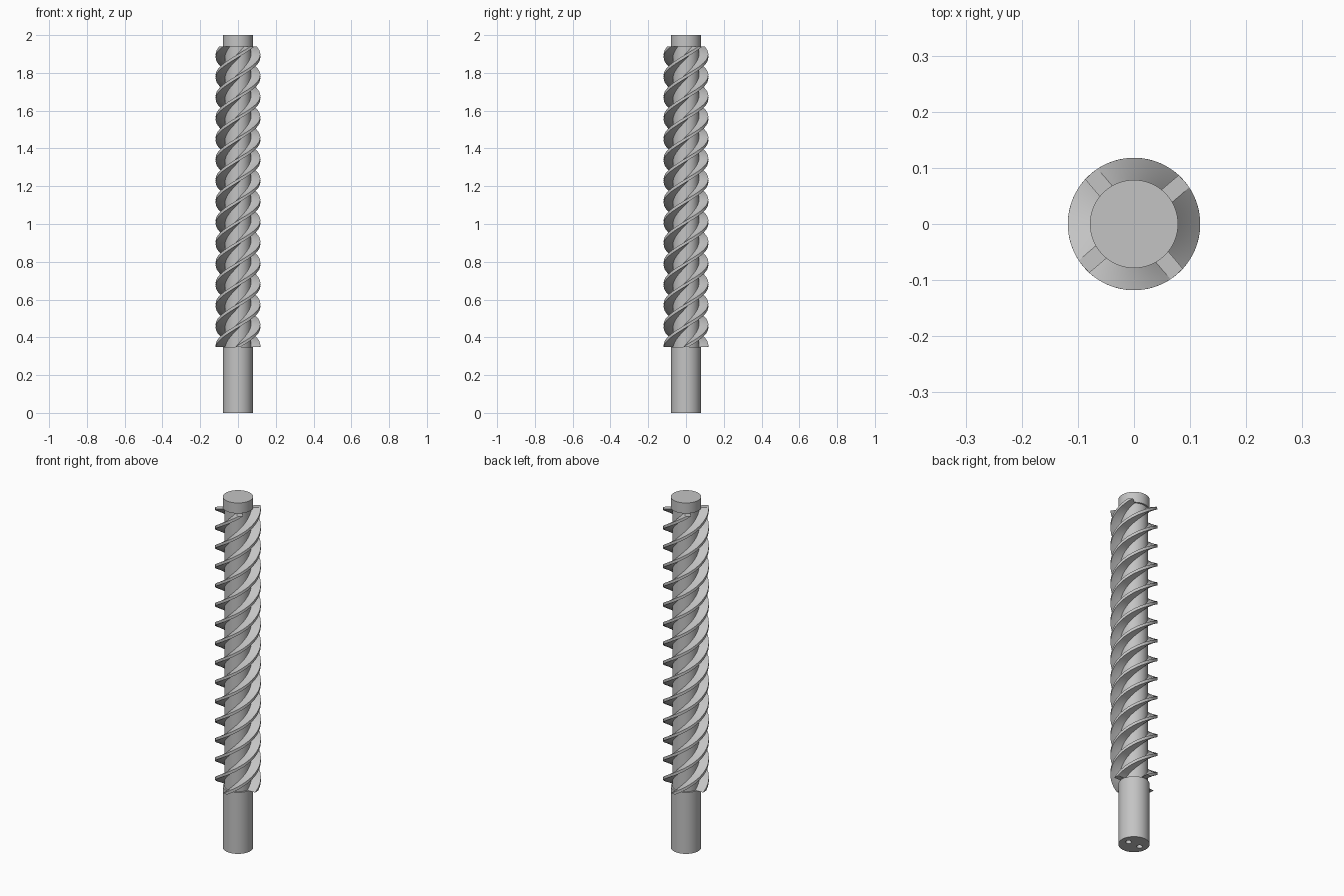
import bpy, bmesh, math

if "Cube" in bpy.data.objects:
    bpy.data.objects.remove(bpy.data.objects["Cube"])

SHAFT_R, CORE_R, BLADE_R = 0.0785, 0.07, 0.118
Z0, Z1, TWIST = 0.35, 1.94, math.radians(1300.5)
STARTS, LAYERS = 4, 260

steel = bpy.data.materials.new("steel grey")
steel.diffuse_color = (0.55, 0.55, 0.55, 1)
steel.use_nodes = True
steel.node_tree.nodes["Principled BSDF"].inputs["Base Color"].default_value = steel.diffuse_color


def finish(obj):
    obj.data.materials.clear()
    obj.data.materials.append(steel)
    bpy.ops.object.select_all(action='DESELECT')
    obj.select_set(True)
    bpy.context.view_layer.objects.active = obj
    bpy.ops.object.shade_smooth_by_angle(angle=math.radians(30))


def cylinder(name, radius, low, high, x=0.0, sides=64):
    bpy.ops.mesh.primitive_cylinder_add(vertices=sides, radius=radius, depth=high - low,
                                        location=(x, 0, (low + high) / 2))
    obj = bpy.context.object
    obj.name = name
    return obj


# Plain drive shaft with two blind holes in its lower end
shaft = cylinder("drive_shaft", SHAFT_R, 0, Z0)
for side in (-1, 1):
    cutter = cylinder("hole_cutter", 0.015, -0.05, 0.15, x=0.036 * side, sides=32)
    cutter.hide_render = True
    cut = shaft.modifiers.new("pin_hole", 'BOOLEAN')
    cut.operation, cut.solver, cut.object = 'DIFFERENCE', 'EXACT', cutter
    bpy.context.view_layer.objects.active = shaft
    bpy.ops.object.modifier_apply(modifier=cut.name)
    bpy.data.objects.remove(cutter)
finish(shaft)

# Short end journal above the thread
finish(cylinder("end_journal", SHAFT_R, Z1, 2.0))


# Cross-section: round core with four straight blades, as (radius, angle)
def section():
    root, tip = math.radians(12), math.radians(7)
    mid_r, mid = (CORE_R + BLADE_R) / 2, math.radians(9)
    blade = [(CORE_R, -root), (mid_r, -mid), (BLADE_R, -tip), (BLADE_R, 0),
             (BLADE_R, tip), (mid_r, mid), (CORE_R, root)]
    gap = math.pi * 2 / STARTS - 2 * root
    blade += [(CORE_R, root + gap * i / 9) for i in range(1, 9)]
    return [(r, a + math.tau * k / STARTS) for k in range(STARTS) for r, a in blade]


# Four-start right-hand screw thread: the section lifted and twisted
bm = bmesh.new()
rings = []
for j in range(LAYERS + 1):
    t = j / LAYERS
    rings.append([bm.verts.new((r * math.cos(a + TWIST * t), r * math.sin(a + TWIST * t),
                                Z0 + (Z1 - Z0) * t)) for r, a in section()])
n = len(rings[0])
for low, high in zip(rings, rings[1:]):
    for i in range(n):
        k = (i + 1) % n
        bm.faces.new((low[i], low[k], high[k], high[i]))
bm.faces.new(rings[0][::-1])
bm.faces.new(rings[-1])
mesh = bpy.data.meshes.new("screw_thread")
bm.to_mesh(mesh)
bm.free()
thread = bpy.data.objects.new("screw_thread", mesh)
bpy.context.collection.objects.link(thread)
finish(thread)
